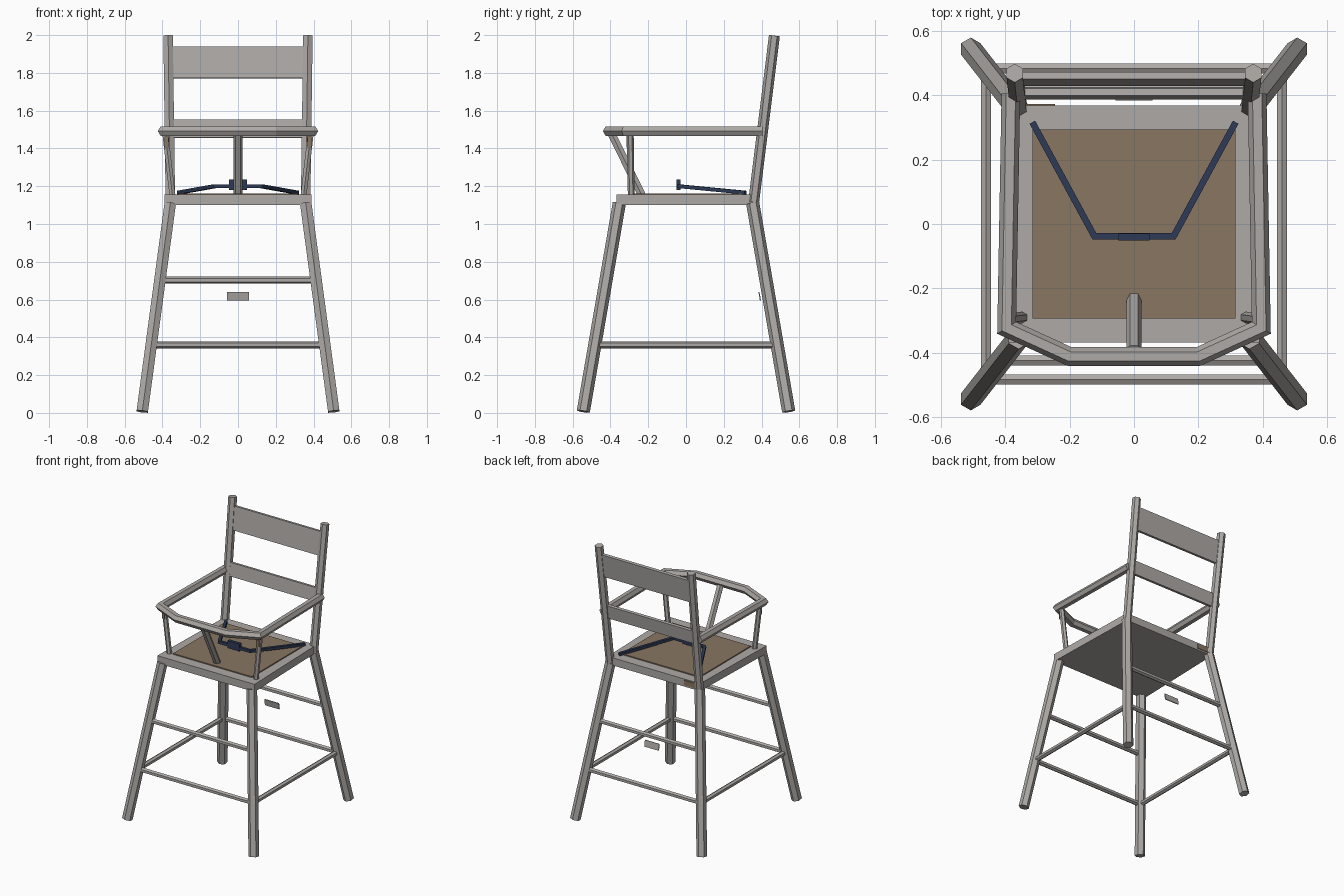
import bpy, bmesh, math
from mathutils import Vector, Matrix

cube = bpy.data.objects.get("Cube")
if cube:
    bpy.data.objects.remove(cube, do_unlink=True)


def material(name, rgb):
    m = bpy.data.materials.new(name)
    m.use_nodes = True
    m.diffuse_color = (*rgb, 1)
    m.node_tree.nodes["Principled BSDF"].inputs["Base Color"].default_value = (*rgb, 1)
    return m


WOOD = material("grey_wood", (0.42, 0.40, 0.38))
BROWN = material("brown_pad", (0.25, 0.18, 0.12))
NAVY = material("navy_strap", (0.025, 0.04, 0.09))
X, Y, Z = Vector((1, 0, 0)), Vector((0, 1, 0)), Vector((0, 0, 1))


def finish(name, bm, mat):
    bmesh.ops.recalc_face_normals(bm, faces=bm.faces)
    me = bpy.data.meshes.new(name)
    bm.to_mesh(me)
    bm.free()
    me.materials.append(mat)
    ob = bpy.data.objects.new(name, me)
    bpy.context.collection.objects.link(ob)
    return ob


def sweep(name, points, r, ref, sides=6, phase=0.0, mat=WOOD):
    """Many-sided bar along a path with mitred corners; a corner points to ref."""
    pts = [Vector(p) for p in points]
    dirs = [(b - a).normalized() for a, b in zip(pts, pts[1:])]
    u = (ref - dirs[0] * ref.dot(dirs[0])).normalized()
    v = dirs[0].cross(u)
    angles = [phase + math.tau * i / sides for i in range(sides)]
    ring = [pts[0] + (u * math.cos(a) + v * math.sin(a)) * r for a in angles]
    bm = bmesh.new()
    rings = [[bm.verts.new(p) for p in ring]]
    for i, d in enumerate(dirs):
        n = d + dirs[min(i + 1, len(dirs) - 1)]
        ring = [p + d * ((pts[i + 1] - p).dot(n) / d.dot(n)) for p in ring]
        rings.append([bm.verts.new(p) for p in ring])
    for a, b in zip(rings, rings[1:]):
        for i in range(sides):
            j = (i + 1) % sides
            bm.faces.new((a[i], a[j], b[j], b[i]))
    bm.faces.new(rings[0])
    bm.faces.new(rings[-1])
    return finish(name, bm, mat)


def box(name, center, size, mat=WOOD, tilt=0.0):
    bm = bmesh.new()
    bmesh.ops.create_cube(bm, size=1, matrix=Matrix.Translation(center)
                          @ Matrix.Rotation(tilt, 4, 'X') @ Matrix.Diagonal((*size, 1)))
    return finish(name, bm, mat)


def leg_at(z):
    t = (1.1 - z) / 1.1
    return 0.36 + 0.148 * t, 0.355 + 0.19 * t


# Seat, slightly narrower at the back, with its pad
seat = box("seat", (0, 0, 1.1275), (0.78, 0.735, 0.055))
for vert in seat.data.vertices:
    if vert.co.y > 0:
        vert.co.x *= 0.95
box("seat_pad", (0, 0, 1.158), (0.63, 0.585, 0.009), BROWN)
box("seat_back_patch", (-0.295, 0.369, 1.13), (0.1, 0.006, 0.036), BROWN)

# Splayed legs, back posts and arm supports
for s, side in ((1, "left"), (-1, "right")):
    for f, end in ((-1, "front"), (1, "back")):
        ends = [(s * leg_at(z)[0], f * leg_at(z)[1], z) for z in (0.0075, 1.11)]
        sweep(f"{end}_{side}_leg", ends, 0.035, Y)
    sweep(f"{side}_back_post", [(s * 0.358, 0.358, 1.115), (s * 0.37, 0.468, 1.997)], 0.029, Y)
    sweep(f"{side}_arm_support", [(s * 0.347, -0.29, 1.15), (s * 0.385, -0.295, 1.48)], 0.018, Y)
    box(f"{side}_support_patch", (s * 0.378, -0.314, 1.435), (0.022, 0.004, 0.06), BROWN)

# Rungs between the legs
for f, end in ((-1, "front"), (1, "back")):
    for z, level in ((0.36, "lower"), (0.703, "upper")):
        x, y = leg_at(z)
        sweep(f"{end}_{level}_rung", [(-x, f * y, z), (x, f * y, z)], 0.018, Z)
for s, side in ((1, "left"), (-1, "right")):
    x, y = leg_at(0.36)
    sweep(f"{side}_rung", [(s * x, -y, 0.36), (s * x, y, 0.36)], 0.018, Z)

# Back slats, leaning with the posts
lean = -math.atan2(0.11, 0.88)
box("top_slat", (0, 0.45, 1.855), (0.715, 0.022, 0.168), tilt=lean)
box("lower_slat", (0, 0.403, 1.503), (0.71, 0.022, 0.096), tilt=lean)

# Arm rail around the front, and its middle strut
half = [(0.382, 0.405), (0.395, -0.322), (0.2, -0.411)]
path = [(x, y, 1.492) for x, y in half] + [(-x, y, 1.492) for x, y in reversed(half)]
sweep("arm_rail", path, 0.029, X)
sweep("middle_strut", [(0, -0.395, 1.48), (0, -0.235, 1.155)], 0.024, X)

# Safety strap with buckle
strap = [(0.315, 0.315, 1.166), (0.123, -0.038, 1.2)]
path = strap + [(-x, y, z) for x, y, z in reversed(strap)]
sweep("safety_strap", path, 0.014, Z, 4, math.pi / 4, NAVY)
box("strap_buckle", (0, -0.04, 1.208), (0.095, 0.022, 0.054), NAVY)

# Small plate below the back upper rung
box("back_plate", (0, 0.39, 0.618), (0.115, 0.006, 0.046), tilt=math.atan2(0.19, 1.1))
